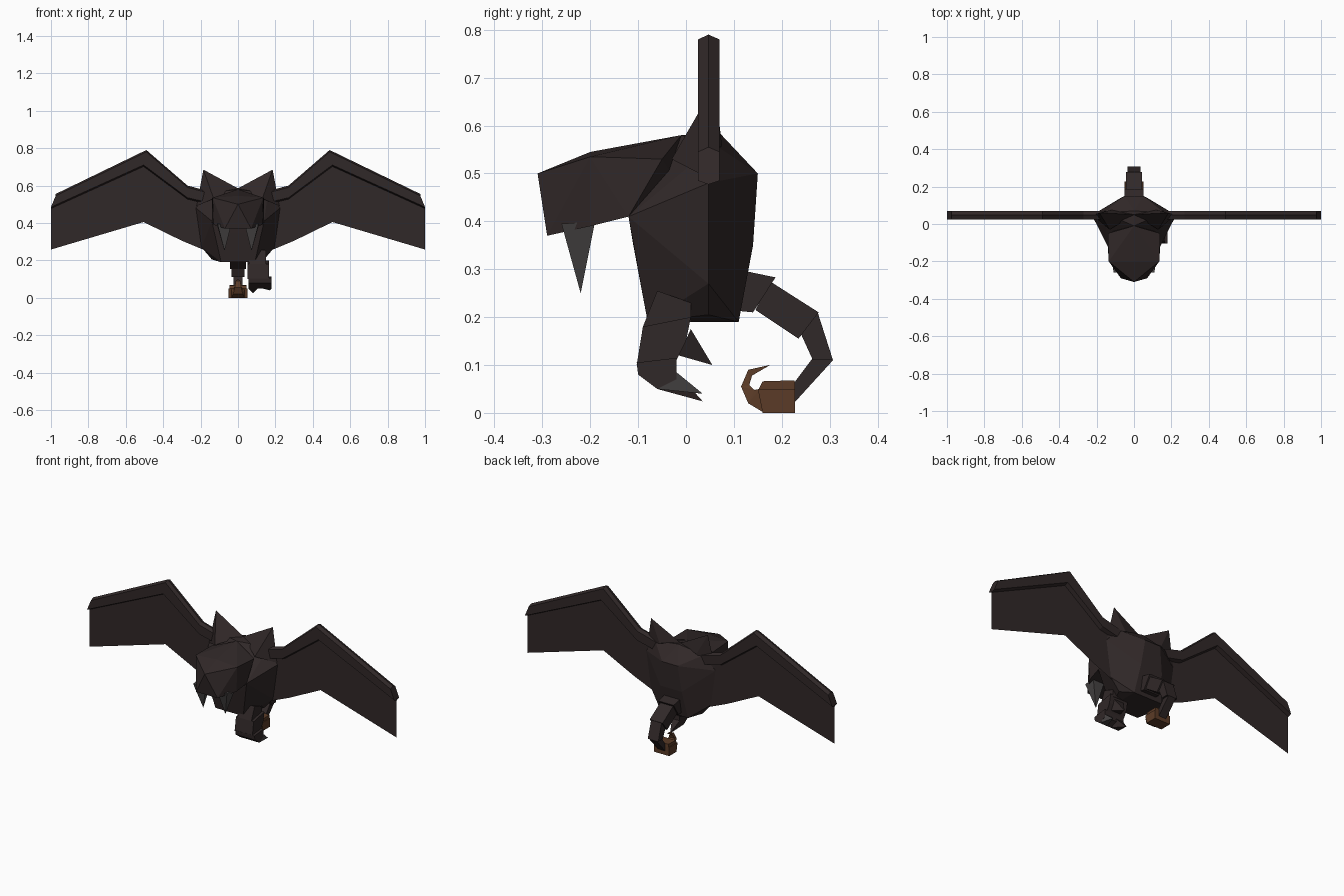
import bpy, bmesh
from mathutils import Vector


def mat(name, c):
    m = bpy.data.materials.new(name)
    m.diffuse_color = (*c, 1)
    return m


HIDE = mat("dark hide", (0.030, 0.021, 0.021))
GREY = mat("tooth grey", (0.062, 0.057, 0.057))
BROWN = mat("stinger brown", (0.105, 0.044, 0.020))


def finish(name, bm, material):
    bmesh.ops.recalc_face_normals(bm, faces=bm.faces)
    me = bpy.data.meshes.new(name)
    bm.to_mesh(me)
    bm.free()
    me.materials.append(material)
    ob = bpy.data.objects.new(name, me)
    bpy.context.collection.objects.link(ob)
    return ob


def hull(name, pts, material, mirror=False):
    """Convex faceted solid from a few corner points."""
    bm = bmesh.new()
    pts = [Vector(p) for p in pts]
    if mirror:
        pts += [Vector((-p.x, p.y, p.z)) for p in pts if p.x > 0]
    for p in pts:
        bm.verts.new(p)
    res = bmesh.ops.convex_hull(bm, input=bm.verts)
    junk = [g for g in res["geom_interior"] if isinstance(g, bmesh.types.BMVert)]
    bmesh.ops.delete(bm, geom=junk, context='VERTS')
    bmesh.ops.dissolve_limit(bm, angle_limit=0.02, verts=bm.verts, edges=bm.edges)
    return finish(name, bm, material)


def slab(name, yz, x0, x1, material):
    """Side-view outline given width along x."""
    return hull(name, [(x, y, z) for y, z in yz for x in (x0, x1)], material)


# torso
hull("torso", [
    (0.09, -0.08, 0.19), (0.09, 0.11, 0.19), (0.14, 0.047, 0.205),
    (0.10, -0.11, 0.35), (0.07, 0.14, 0.35), (0.05, 0.15, 0.50),
    (0.225, 0.047, 0.48), (0.195, 0.047, 0.27), (0.14, -0.12, 0.41),
    (0, -0.01, 0.58), (0, 0.07, 0.585), (0.16, 0.06, 0.56)], HIDE, True)

# head
hull("head", [
    (0, -0.31, 0.50), (0, -0.20, 0.545), (0.135, -0.20, 0.535),
    (0.07, -0.29, 0.37), (0.13, -0.20, 0.39), (0.14, -0.12, 0.41),
    (0.14, -0.05, 0.53), (0, -0.01, 0.58), (0, 0.0, 0.45)], HIDE, True)

for s, side in ((1, "right"), (-1, "left")):
    # ear
    hull(side + "_ear", [
        (0, 0.05, 0.585), (s * 0.222, 0.047, 0.49), (s * 0.13, -0.03, 0.53),
        (s * 0.185, 0.06, 0.685), (s * 0.12, 0.075, 0.56)], HIDE)
    # fang
    hull(side + "_fang", [
        (s * 0.035, -0.25, 0.395), (s * 0.11, -0.26, 0.395),
        (s * 0.115, -0.19, 0.40), (s * 0.04, -0.19, 0.40),
        (s * 0.072, -0.22, 0.25)], GREY)

    # wing arm: six-sided bar lofted through stations (top x, z, low x, z)
    bm = bmesh.new()
    rings = []
    for xt, zt, xl, zl in ((0.12, 0.56, 0.12, 0.50), (0.27, 0.60, 0.27, 0.535),
                           (0.49, 0.79, 0.505, 0.71), (0.975, 0.555, 1.0, 0.485)):
        ring = [(xt, 0.047, zt), (xt, 0.025, zt - 0.01), (xl, 0.025, zl),
                (xl, 0.047, zl - 0.008), (xl, 0.07, zl), (xt, 0.07, zt - 0.01)]
        rings.append([bm.verts.new((s * x, y, z)) for x, y, z in ring])
    for a, b in zip(rings, rings[1:]):
        for i in range(6):
            j = (i + 1) % 6
            bm.faces.new((a[i], a[j], b[j], b[i]))
    bm.faces.new(rings[0])
    bm.faces.new(rings[-1])
    finish(side + "_wing_arm", bm, HIDE)

    # wing membrane: thin sheet hanging from the arm
    bm = bmesh.new()
    top = [(0.12, 0.52), (0.27, 0.555), (0.505, 0.73), (1.0, 0.485)]
    low = [(0.12, 0.23), (0.30, 0.305), (0.505, 0.405), (1.0, 0.258)]
    rows = [[bm.verts.new((s * x, 0.047, z)) for x, z in r] for r in (top, low)]
    for i in range(3):
        bm.faces.new((rows[0][i], rows[0][i + 1], rows[1][i + 1], rows[1][i]))
    finish(side + "_wing_membrane", bm, HIDE)

# single leg
slab("thigh", [(-0.06, 0.255), (0.01, 0.23), (0.01, 0.19), (-0.09, 0.18)],
     0.06, 0.15, HIDE)
slab("shin", [(-0.09, 0.18), (0.01, 0.20), (0.0, 0.15), (-0.02, 0.11), (-0.103, 0.10)],
     0.05, 0.165, HIDE)
slab("foot", [(-0.103, 0.105), (-0.02, 0.115), (-0.02, 0.07), (-0.06, 0.05), (-0.10, 0.08)],
     0.055, 0.18, HIDE)
for name, x, tip, m in (("inner_toe", 0.08, (0.08, 0.035, 0.024), HIDE),
                        ("outer_toe", 0.155, (0.17, 0.035, 0.040), GREY)):
    hull(name, [(x - 0.025, -0.06, 0.05), (x + 0.025, -0.06, 0.05),
                (x - 0.025, -0.02, 0.085), (x + 0.025, -0.02, 0.085), tip], m)
hull("heel_spur", [(0.08, 0.01, 0.175), (0.14, 0.01, 0.175), (0.08, -0.015, 0.12),
                   (0.14, -0.015, 0.12), (0.11, 0.055, 0.10)], HIDE)

# tail segments, tapering toward the bulb
TAIL = [(0.050, [(0.09, 0.215), (0.105, 0.30), (0.187, 0.283), (0.14, 0.21)]),
        (0.042, [(0.145, 0.215), (0.175, 0.275), (0.277, 0.21), (0.235, 0.155)]),
        (0.034, [(0.24, 0.165), (0.275, 0.21), (0.307, 0.11), (0.265, 0.11)]),
        (0.024, [(0.265, 0.115), (0.307, 0.11), (0.225, 0.02), (0.22, 0.055)])]
for i, (w, yz) in enumerate(TAIL):
    slab(f"tail_segment_{i + 1}", yz, -w, w, HIDE)

# bulb and curved stinger
slab("tail_bulb", [(0.16, 0.0), (0.228, 0.0), (0.228, 0.05), (0.15, 0.05)],
     -0.05, 0.05, BROWN)
slab("bulb_cap", [(0.152, 0.05), (0.228, 0.05), (0.227, 0.068), (0.16, 0.066)],
     -0.045, 0.045, BROWN)
STING = [((0.16, 0.002), (0.155, 0.05), 0.035), ((0.13, 0.02), (0.143, 0.048), 0.025),
         ((0.115, 0.055), (0.132, 0.058), 0.018), ((0.13, 0.09), (0.138, 0.078), 0.012),
         ((0.175, 0.10), (0.174, 0.099), 0.002)]
for i, (a, b) in enumerate(zip(STING, STING[1:])):
    hull(f"stinger_{i + 1}", [(sx * w, y, z) for o, n, w in (a, b)
                              for y, z in (o, n) for sx in (-1, 1)], BROWN)
